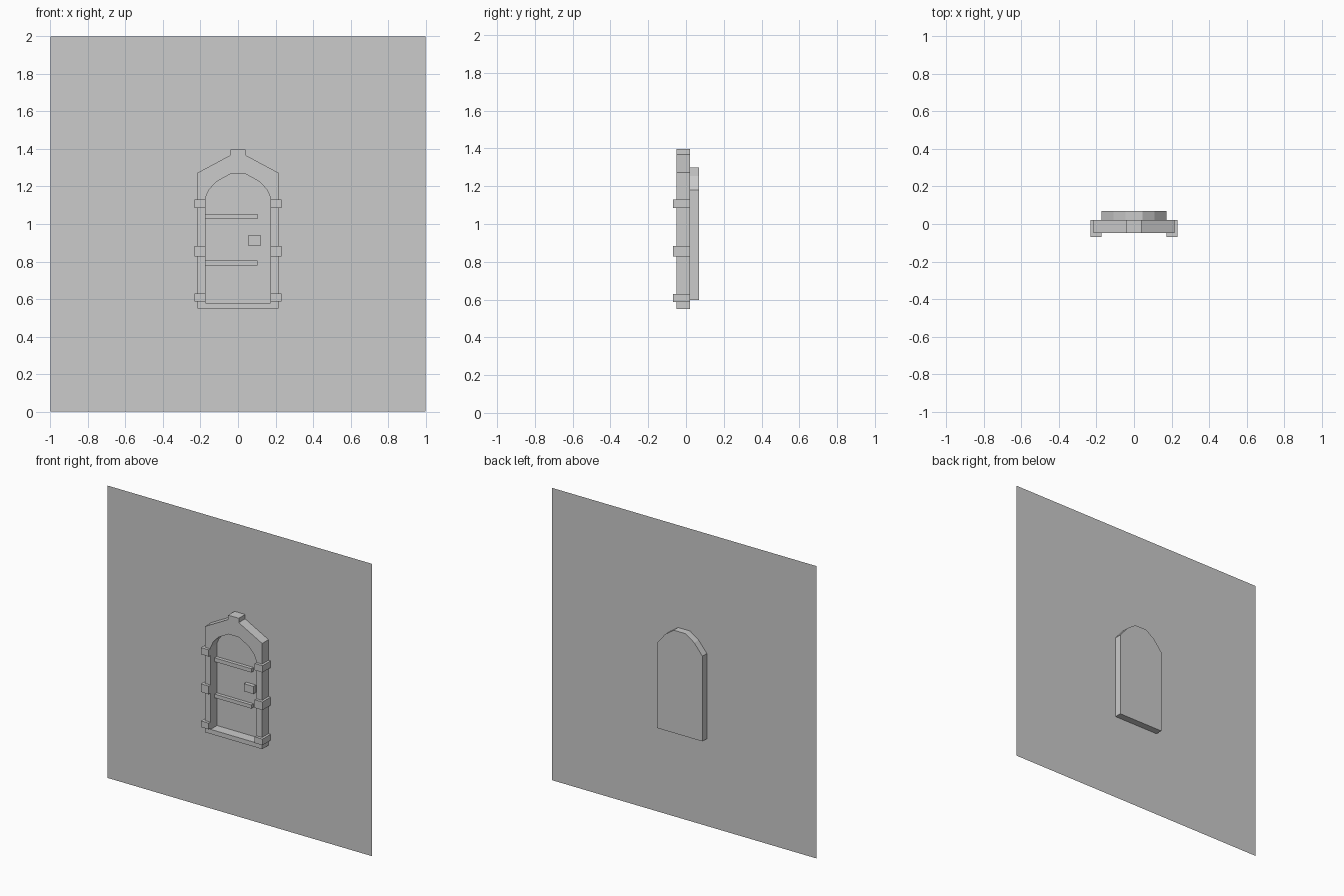
import bpy, bmesh

if "Cube" in bpy.data.objects:
    bpy.data.objects.remove(bpy.data.objects["Cube"])


def finish(name, bm):
    bmesh.ops.recalc_face_normals(bm, faces=bm.faces)
    mesh = bpy.data.meshes.new(name)
    bm.to_mesh(mesh)
    bm.free()
    obj = bpy.data.objects.new(name, mesh)
    bpy.context.collection.objects.link(obj)
    return obj


def box(name, x, y, z):
    bm = bmesh.new()
    bmesh.ops.create_cube(bm, size=1)
    for v in bm.verts:
        v.co = [r[0] + (c + 0.5) * (r[1] - r[0]) for c, r in zip(v.co, (x, y, z))]
    return finish(name, bm)


def mirrored(half):
    # right half listed bottom to top, continued down the left side
    return half + [(-x, z) for x, z in reversed(half)]


def prism(name, half, y0, y1):
    bm = bmesh.new()
    face = bm.faces.new([bm.verts.new((x, y0, z)) for x, z in mirrored(half)])
    ext = bmesh.ops.extrude_face_region(bm, geom=[face], use_keep_orig=True)
    for g in ext["geom"]:
        if isinstance(g, bmesh.types.BMVert):
            g.co.y = y1
    return finish(name, bm)


def ring(name, outer, inner, y0, y1):
    bm = bmesh.new()
    loops = [[bm.verts.new((x, y, z)) for x, z in mirrored(p)]
             for p, y in ((outer, y0), (outer, y1), (inner, y1), (inner, y0))]
    n = len(loops[0])
    for k in range(4):
        a, b = loops[k], loops[(k + 1) % 4]
        for i in range(n):
            j = (i + 1) % n
            bm.faces.new((a[i], a[j], b[j], b[i]))
    return finish(name, bm)


WALL_Y, FRONT_Y, BACK_Y = 0.02, -0.049, 0.068

# flat wall sheet
bm = bmesh.new()
bm.faces.new([bm.verts.new((x, WALL_Y, z)) for x, z in ((-1, 0), (1, 0), (1, 2), (-1, 2))])
finish("wall", bm)

# arched door slab passing through the wall
prism("door", [(0.172, 0.597), (0.172, 1.18), (0.11, 1.255), (0.045, 1.30)], 0.017, BACK_Y)

# door frame with pointed outside and rounded opening
outer = [(0.217, 0.549), (0.217, 1.13), (0.217, 1.272), (0.133, 1.317), (0.04, 1.367)]
inner = [(0.173, 0.58), (0.173, 1.14), (0.155, 1.182), (0.115, 1.225), (0.04, 1.267)]
ring("frame", outer, inner, FRONT_Y, WALL_Y)
box("keystone", (-0.04, 0.04), (FRONT_Y, WALL_Y), (1.366, 1.397))

# clamps around both jambs
for side, s in (("right", 1), ("left", -1)):
    for i, z in enumerate(((0.587, 0.629), (0.827, 0.883), (1.085, 1.131))):
        box(f"clamp_{side}_{i + 1}", sorted((s * 0.174, s * 0.233)), (-0.068, WALL_Y), z)

# hinge straps and latch on the door
box("lower_strap", (-0.173, 0.105), (-0.006, 0.02), (0.78, 0.805))
box("upper_strap", (-0.173, 0.105), (-0.006, 0.02), (1.027, 1.053))
box("latch", (0.052, 0.123), (-0.01, 0.02), (0.886, 0.938))
